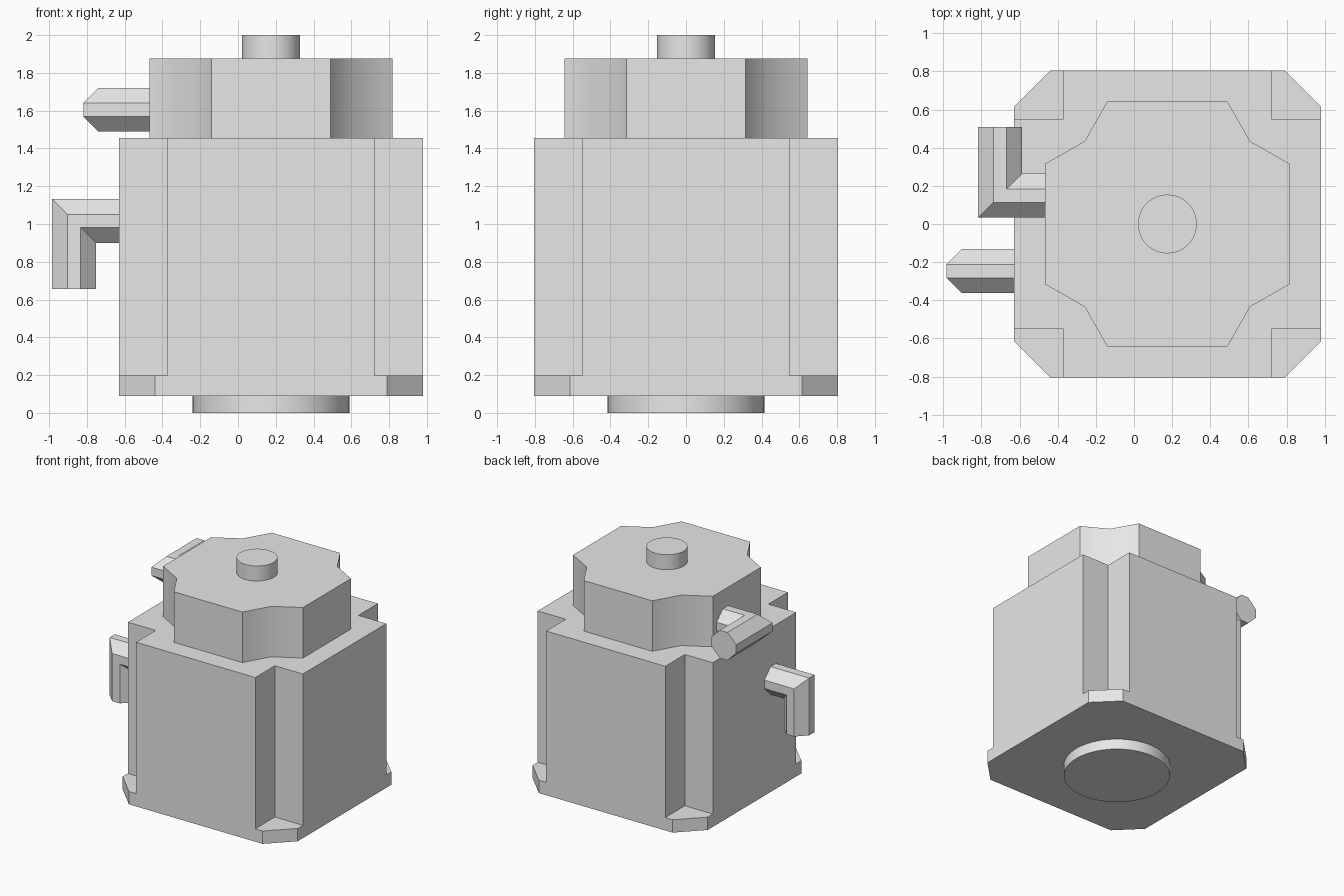
import bpy
import bmesh
import math
from mathutils import Vector

cube = bpy.data.objects.get("Cube")
if cube:
    bpy.data.objects.remove(cube, do_unlink=True)

CX = 0.175  # axis of the main housing

grey = bpy.data.materials.new("plain grey")
grey.use_nodes = True
grey.diffuse_color = (0.8, 0.8, 0.8, 1)
grey.node_tree.nodes["Principled BSDF"].inputs["Base Color"].default_value = (0.8, 0.8, 0.8, 1)


def loft(name, rings, smooth_angle=None):
    """Skin equal-length rings of points and cap both ends."""
    bm = bmesh.new()
    loops = [[bm.verts.new(p) for p in ring] for ring in rings]
    for a, b in zip(loops, loops[1:]):
        for i in range(len(a)):
            j = (i + 1) % len(a)
            bm.faces.new((a[i], a[j], b[j], b[i]))
    bm.faces.new(loops[0])
    bm.faces.new(loops[-1])
    bmesh.ops.recalc_face_normals(bm, faces=bm.faces)
    mesh = bpy.data.meshes.new(name)
    bm.to_mesh(mesh)
    bm.free()
    mesh.materials.append(grey)
    obj = bpy.data.objects.new(name, mesh)
    bpy.context.collection.objects.link(obj)
    if smooth_angle:
        bpy.ops.object.select_all(action='DESELECT')
        obj.select_set(True)
        bpy.context.view_layer.objects.active = obj
        bpy.ops.object.shade_smooth_by_angle(angle=math.radians(smooth_angle))
    return obj


def prism(name, profile, z0, z1, smooth_angle=None):
    rings = [[(CX + x, y, z) for x, y in profile] for z in (z0, z1)]
    return loft(name, rings, smooth_angle)


def four_fold(corner):
    """Repeat one corner's points around the axis by quarter turns."""
    points = []
    for _ in range(4):
        points += corner
        corner = [(-y, x) for x, y in corner]
    return points


def circle(radius, sides=64):
    return [(radius * math.cos(math.tau * i / sides),
             radius * math.sin(math.tau * i / sides)) for i in range(sides)]


def mitred_pipe(name, path):
    """Sweep a chamfered square section along a path with mitred bends."""
    section = four_fold([(0.116, -0.035), (0.116, 0.035)])
    path = [Vector(p) for p in path]
    dirs = [(b - a).normalized() for a, b in zip(path, path[1:])]
    side = dirs[0].cross(dirs[1]).normalized()
    rings = []
    for i, p in enumerate(path):
        n1 = side.cross(dirs[max(i - 1, 0)])
        n2 = side.cross(dirs[min(i, len(dirs) - 1)])
        across = (n1 + n2) / (1 + n1.dot(n2))
        rings.append([p + across * u + side * v for u, v in section])
    return loft(name, rings)


# Main housing: chamfered base and notched block
prism("base_plate", four_fold([(0.805, 0.615), (0.615, 0.805)]), 0.09, 0.197)
prism("main_block", four_fold([(0.805, 0.548), (0.548, 0.548), (0.548, 0.805)]), 0.197, 1.455)

# Upper housing with scooped corners
prism("upper_housing", four_fold([(0.643, 0.315), (0.434, 0.434), (0.315, 0.643)]),
      1.455, 1.875, 35)

# Round bosses
prism("bottom_flange", circle(0.415), 0, 0.09, 30)
prism("top_shaft", circle(0.154), 1.875, 2.0, 30)

# Bent connectors on the right side
mitred_pipe("lower_connector", [(-0.60, -0.247, 1.016), (-0.868, -0.247, 1.016),
                                (-0.868, -0.247, 0.655)])
mitred_pipe("upper_connector", [(-0.44, 0.149, 1.605), (-0.703, 0.149, 1.605),
                                (-0.703, 0.51, 1.605)])
